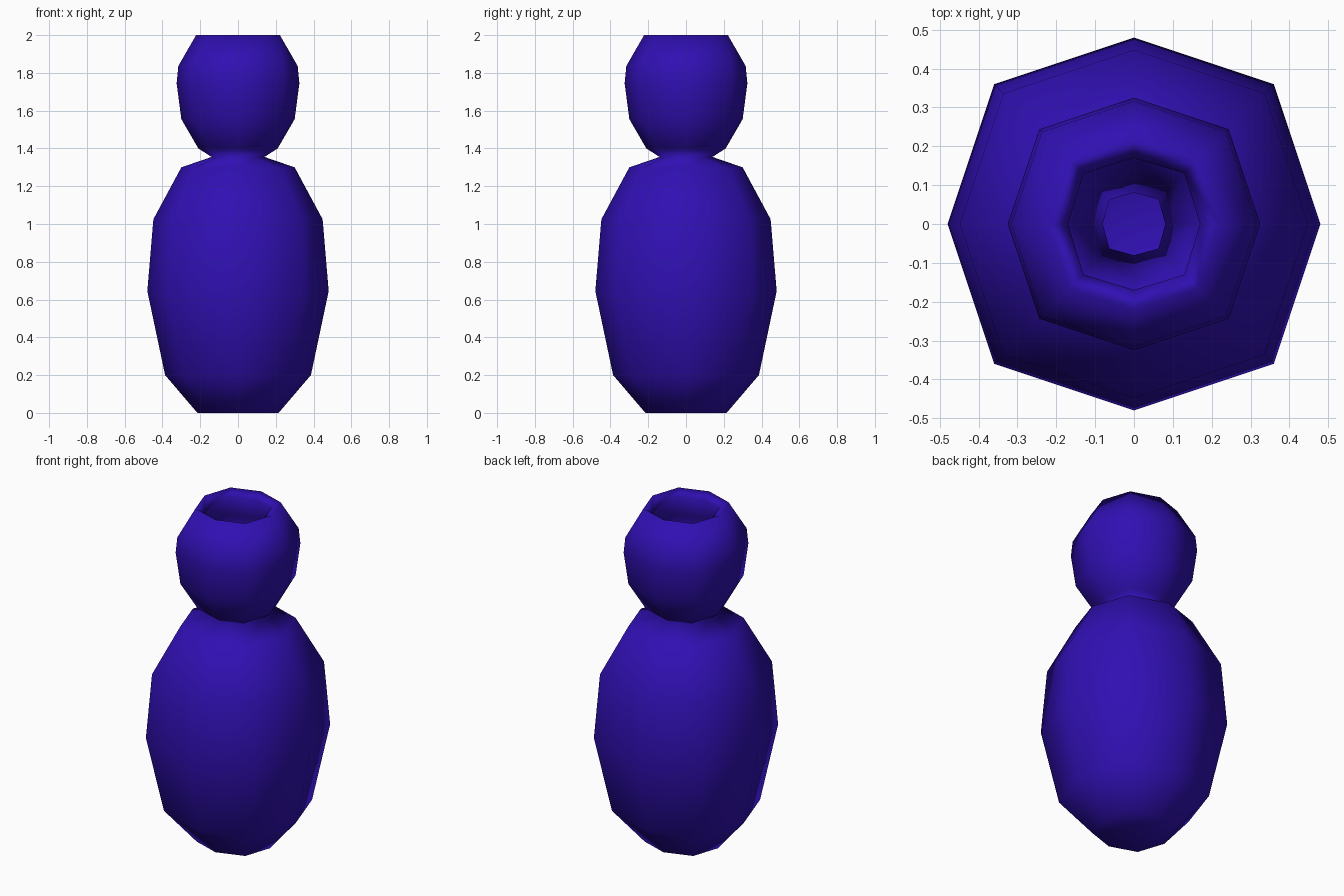
import bpy, bmesh

if "Cube" in bpy.data.objects:
    bpy.data.objects.remove(bpy.data.objects["Cube"])

# Profile (radius, height): body, pinched neck, bulb, open rim
PROFILE = [(0.215, 0.0), (0.386, 0.20), (0.48, 0.645), (0.448, 1.025),
           (0.30, 1.30), (0.14, 1.355), (0.21, 1.40), (0.30, 1.555),
           (0.325, 1.745), (0.316, 1.836), (0.222, 2.0)]
# Eight-sided cross-section with slightly pushed-out diagonals
D = 0.75
SECTION = [(1, 0), (D, D), (0, 1), (-D, D), (-1, 0), (-D, -D), (0, -1), (D, -D)]

bm = bmesh.new()
rings = [[bm.verts.new((r * x, r * y, z)) for x, y in SECTION] for r, z in PROFILE]
for low, high in zip(rings, rings[1:]):
    for i in range(8):
        j = (i + 1) % 8
        bm.faces.new((low[i], low[j], high[j], high[i]))

# Closed base
centre = bm.verts.new((0, 0, 0))
for i in range(8):
    bm.faces.new((centre, rings[0][(i + 1) % 8], rings[0][i]))
bmesh.ops.recalc_face_normals(bm, faces=bm.faces)
for f in bm.faces:
    f.smooth = True

mesh = bpy.data.meshes.new("bottle")
bm.to_mesh(mesh)
bm.free()
bottle = bpy.data.objects.new("bottle", mesh)
bpy.context.collection.objects.link(bottle)

# Wall thickness, inwards from the outer skin
shell = bottle.modifiers.new("wall", 'SOLIDIFY')
shell.thickness = 0.06
shell.offset = -1

mat = bpy.data.materials.new("deep_blue")
mat.diffuse_color = (0.03, 0.005, 0.45, 1)
mat.use_nodes = True
mat.node_tree.nodes["Principled BSDF"].inputs["Base Color"].default_value = mat.diffuse_color
mesh.materials.append(mat)
